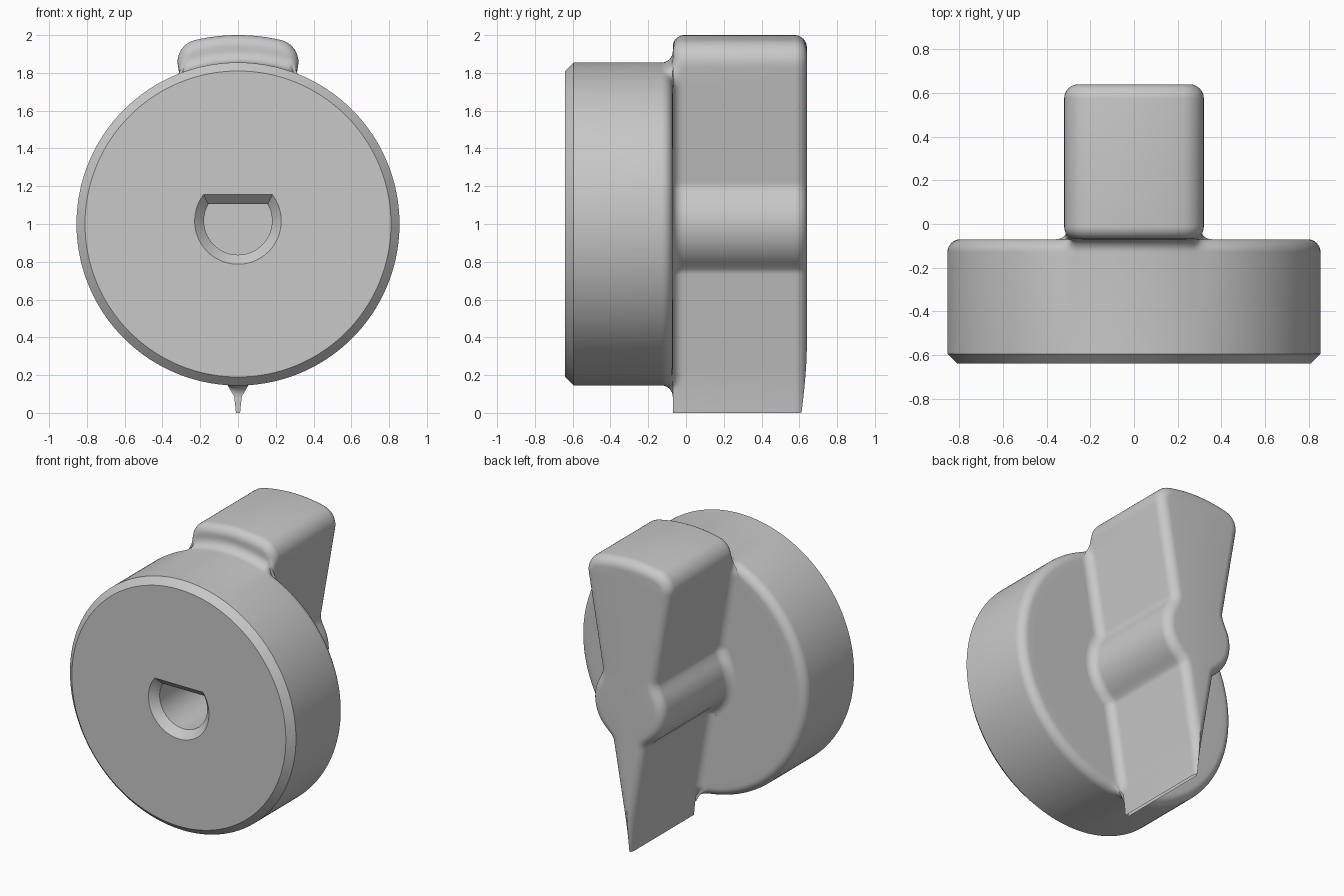
import bpy, bmesh
from math import sin, cos, pi, sqrt, asin, atan2
from mathutils import Matrix

if "Cube" in bpy.data.objects:
    bpy.data.objects.remove(bpy.data.objects["Cube"], do_unlink=True)

grey = bpy.data.materials.new("plain_grey")
grey.use_nodes = True
GREY = (0.58, 0.58, 0.58, 1)
grey.diffuse_color = GREY
grey.node_tree.nodes["Principled BSDF"].inputs["Base Color"].default_value = GREY

MID = 1.0        # height of the knob axis
FACE = -0.07     # plane where handle and disc meet
FRONT, BACK = -0.64, 0.64
STEPS = 8


def clamp(v, lo, hi):
    return max(lo, min(hi, v))


def finish(bm, name):
    bmesh.ops.recalc_face_normals(bm, faces=bm.faces)
    mesh = bpy.data.meshes.new(name)
    bm.to_mesh(mesh)
    bm.free()
    obj = bpy.data.objects.new(name, mesh)
    bpy.context.collection.objects.link(obj)
    mesh.materials.append(grey)
    return obj


def make_active(obj):
    bpy.ops.object.select_all(action='DESELECT')
    obj.select_set(True)
    bpy.context.view_layer.objects.active = obj


def skin(bm, rows, closed):
    """Quads between neighbouring rows of points; closed rows also get caps."""
    grid = [[bm.verts.new(p) for p in row] for row in rows]
    n = len(grid[0])
    for a, b in zip(grid, grid[1:]):
        for j in range(n if closed else n - 1):
            k = (j + 1) % n
            bm.faces.new((a[j], a[k], b[k], b[j]))
    if closed:
        bm.faces.new(grid[0])
        bm.faces.new(grid[-1])


# Disc: chamfered front, rounded back rim that flares up under the handle
RAD, FILLET, CHAMFER, SEGS = 0.855, 0.06, 0.045, 384


def flare(a):
    x = abs(RAD * sin(a))
    half, blend = (0.27, 0.08) if cos(a) > 0 else (0.02, 0.12)
    u = clamp((x - half) / blend, 0, 1)
    return -1 + 2 * (1 - u) ** 2


def ring(y, radius):
    angles = [2 * pi * i / SEGS for i in range(SEGS)]
    return [(radius(a) * sin(a), y, MID + radius(a) * cos(a)) for a in angles]


rings = [ring(FRONT, lambda a: RAD - CHAMFER),
         ring(FRONT + CHAMFER, lambda a: RAD)]
for i in range(STEPS + 1):
    t = pi / 2 * i / STEPS
    rings.append(ring(FACE - FILLET + FILLET * sin(t),
                      lambda a: RAD + FILLET * (1 - cos(t)) * flare(a)))
rings.append(ring(FACE, lambda a: 0.75))
bm = bmesh.new()
skin(bm, rings, True)
disc = finish(bm, "knob_disc")

# D-shaped shaft socket with a countersunk mouth
SOCKET_Z, BORE, FLAT, MOUTH = 1.017, 0.18, 0.088, 0.05


def d_shape(y, grow):
    r, h = BORE + grow, FLAT + grow
    start = asin(h / r)
    sweep = pi + 2 * start
    angles = [start - sweep * i / 64 for i in range(65)]
    return [(r * cos(a), y, SOCKET_Z + r * sin(a)) for a in angles]


bm = bmesh.new()
skin(bm, [d_shape(FRONT - MOUTH, 2 * MOUTH), d_shape(FRONT + MOUTH, 0),
          d_shape(-0.17, 0)], True)
cutter = finish(bm, "socket_cutter")
cutter.hide_render = True
cut = disc.modifiers.new("socket", 'BOOLEAN')
cut.operation, cut.solver, cut.object = 'DIFFERENCE', 'EXACT', cutter
make_active(disc)
bpy.ops.object.modifier_apply(modifier=cut.name)
bpy.data.objects.remove(cutter, do_unlink=True)

# Handle outline, right half: pointed taper, round hub, rounded broad end
HUB, BLEND, CORNER, EDGE = 0.27, 0.045, 0.12, 0.065
cx = 0.2
cz = MID + sqrt((1 - CORNER) ** 2 - cx ** 2)
lean = atan2(0.173, 1)
end_x, end_z = cx + CORNER * cos(lean), cz - CORNER * sin(lean)


def half_width(z):
    taper = z * end_x / end_z
    hub = sqrt(max(0, HUB ** 2 - (z - MID) ** 2))
    h = max(BLEND - abs(taper - hub), 0) / BLEND
    return max(taper, hub) + h * h * BLEND / 4


outline = [(half_width(end_z * i / 130), end_z * i / 130) for i in range(131)]
top_angle = atan2(cz - MID, cx)
for i in range(1, 11):
    a = -lean + (top_angle + lean) * i / 10
    outline.append((cx + CORNER * cos(a), cz + CORNER * sin(a)))
for i in range(1, 9):
    a = top_angle + (pi / 2 - top_angle) * i / 8
    outline.append((cos(a), MID + sin(a)))
outline[-1] = (0, MID + 1)

# Each outline point becomes a row: back rounding, side, then front fillet
rows = []
last = len(outline) - 1
for i, (x, z) in enumerate(outline):
    (ax, az), (bx, bz) = outline[max(i - 1, 0)], outline[min(i + 1, last)]
    size = sqrt((bx - ax) ** 2 + (bz - az) ** 2)
    nx, nz = (bz - az) / size, (ax - bx) / size
    if i == last:
        nx, nz = 0, 1
    limit = x / nx if z < 0.6 else EDGE
    row = []
    for s in range(STEPS, -1, -1):
        d = min(EDGE * (1 - cos(pi / 2 * s / STEPS)), limit)
        drop = EDGE - sqrt(max(0, EDGE ** 2 - (EDGE - d) ** 2))
        row.append((max(0, x - nx * d), BACK - drop, z - nz * d))
    row.insert(0, (0, row[0][1], row[0][2]))
    reach = sqrt(x * x + (z - MID) ** 2)
    out = clamp((0.86 - reach) / 0.07, -1 if z > MID else 0, 1)
    for s in range(STEPS + 1):
        t = pi / 2 * s / STEPS
        d = out * FILLET * (1 - cos(t))
        row.append((max(0, x + nx * d), FACE + FILLET * (1 - sin(t)), z + nz * d))
    row.append((0, FACE, row[-1][2]))
    rows.append(row)

bm = bmesh.new()
skin(bm, rows, False)
bmesh.ops.remove_doubles(bm, verts=bm.verts, dist=0.00001)
bmesh.ops.mirror(bm, geom=bm.verts[:] + bm.edges[:] + bm.faces[:],
                 matrix=Matrix(), merge_dist=0.00005, axis='X')
bmesh.ops.remove_doubles(bm, verts=bm.verts, dist=0.00005)
handle = finish(bm, "pointer_handle")

for part in (disc, handle):
    make_active(part)
    bpy.ops.object.shade_smooth_by_angle(angle=0.6)
